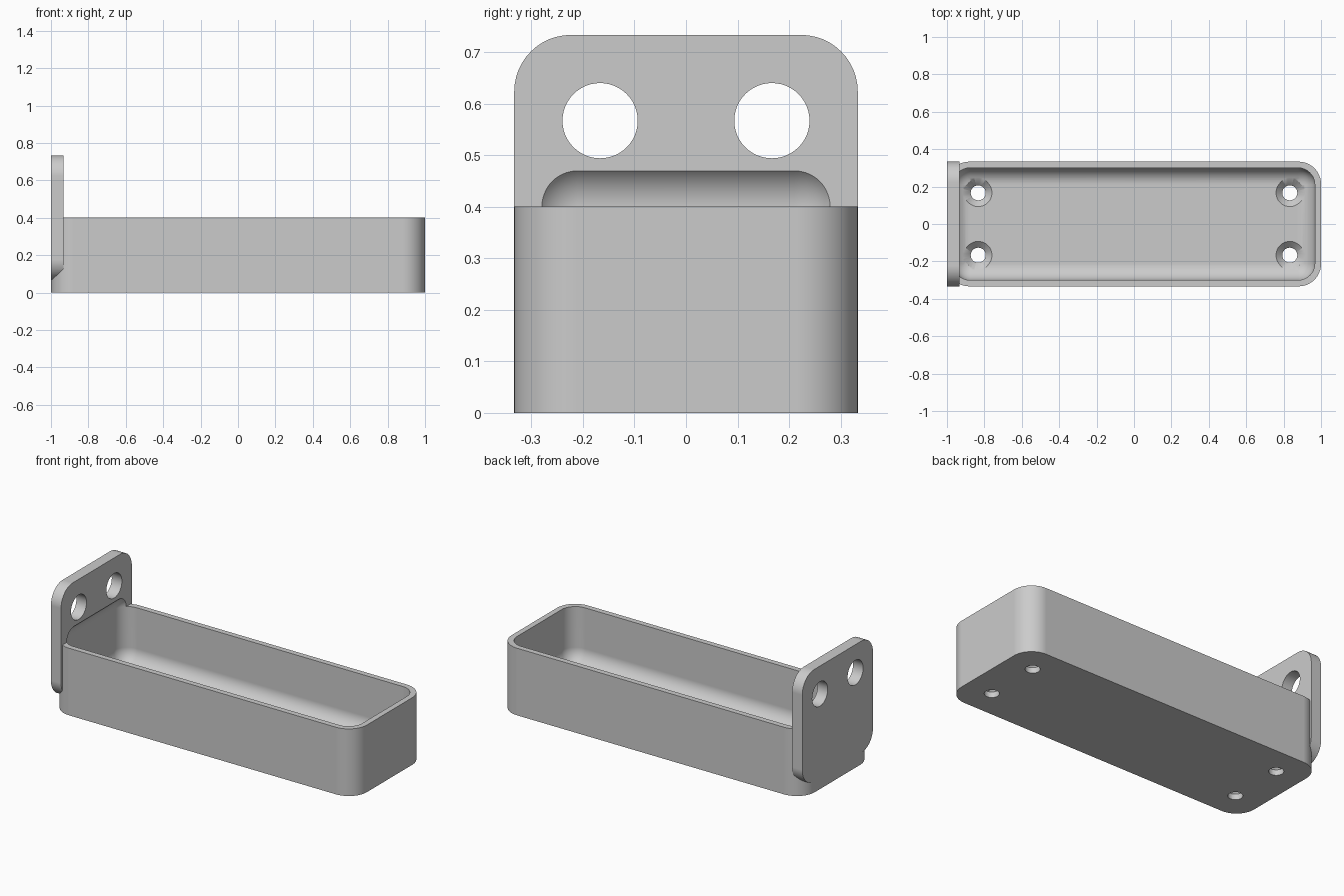
import bpy, bmesh, math
from mathutils import Matrix

if "Cube" in bpy.data.objects:
    bpy.data.objects.remove(bpy.data.objects["Cube"], do_unlink=True)

grey = bpy.data.materials.new("plain_grey")
grey.use_nodes = True
COLOUR = (0.6, 0.6, 0.6, 1)
grey.diffuse_color = COLOUR
grey.node_tree.nodes["Principled BSDF"].inputs["Base Color"].default_value = COLOUR


def finish(name, bm):
    mesh = bpy.data.meshes.new(name)
    bmesh.ops.recalc_face_normals(bm, faces=bm.faces)
    bm.to_mesh(mesh)
    bm.free()
    mesh.materials.append(grey)
    obj = bpy.data.objects.new(name, mesh)
    bpy.context.collection.objects.link(obj)
    return obj


def rounded_box(name, low, high, radius, axis=None, segments=12):
    """Box with rounded edges: only those along one axis, or all of them."""
    bm = bmesh.new()
    bmesh.ops.create_cube(bm, size=1)
    for v in bm.verts:
        v.co = [low[i] if v.co[i] < 0 else high[i] for i in range(3)]
    edges = [e for e in bm.edges if axis is None
             or abs((e.verts[0].co - e.verts[1].co).normalized()[axis]) > 0.9]
    bmesh.ops.bevel(bm, geom=edges, offset=radius, segments=segments,
                    profile=0.5, affect='EDGES')
    return finish(name, bm)


def cone(name, r_low, r_high, depth, place):
    bm = bmesh.new()
    bmesh.ops.create_cone(bm, cap_ends=True, segments=48, radius1=r_low,
                          radius2=r_high, depth=depth, matrix=place)
    return finish(name, bm)


def combine(target, other, operation):
    mod = target.modifiers.new(operation.lower(), 'BOOLEAN')
    mod.operation, mod.object, mod.solver = operation, other, 'EXACT'
    bpy.context.view_layer.objects.active = target
    bpy.ops.object.modifier_apply(modifier=mod.name)
    bpy.data.objects.remove(other, do_unlink=True)


HALF = 1 / 3     # half the width
WALL = 1 / 30    # wall thickness
FLOOR = 2 * WALL

# Tray body with upright mounting plate
tray = rounded_box("wall_mount_tray", (-1, -HALF, 0), (1, HALF, 0.4), 0.12, axis=2)
plate = rounded_box("mounting_plate", (-1, -HALF, FLOOR),
                    (-1 + FLOOR, HALF, FLOOR + 2 * HALF), 0.11, axis=0)
combine(tray, plate, 'UNION')

# Hollow with filleted edges, also scooped into the plate
hollow = rounded_box("hollow", (-1 + WALL, -HALF + WALL, FLOOR),
                     (1 - WALL, HALF - WALL, 0.49), 0.09)
combine(tray, hollow, 'DIFFERENCE')

for side in (-1, 1):
    y = side * HALF / 2
    # Large holes through the plate
    turn = Matrix.Translation((-1, y, 0.567)) @ Matrix.Rotation(math.pi / 2, 4, 'Y')
    combine(tray, cone("plate_hole", 0.073, 0.073, 0.4, turn), 'DIFFERENCE')
    # Countersunk screw holes in the floor
    for x in (-0.833, 0.833):
        shaft = Matrix.Translation((x, y, 0))
        combine(tray, cone("screw_hole", 0.04, 0.04, 0.2, shaft), 'DIFFERENCE')
        sink = Matrix.Translation((x, y, 0.055))
        combine(tray, cone("countersink", 0.03, 0.094, 0.064, sink), 'DIFFERENCE')

# Smooth the fillets and keep flat faces flat
bpy.ops.object.select_all(action='DESELECT')
tray.select_set(True)
bpy.context.view_layer.objects.active = tray
bpy.ops.object.shade_smooth_by_angle(angle=math.radians(30))
normals = tray.modifiers.new("weighted_normals", 'WEIGHTED_NORMAL')
normals.keep_sharp = True
